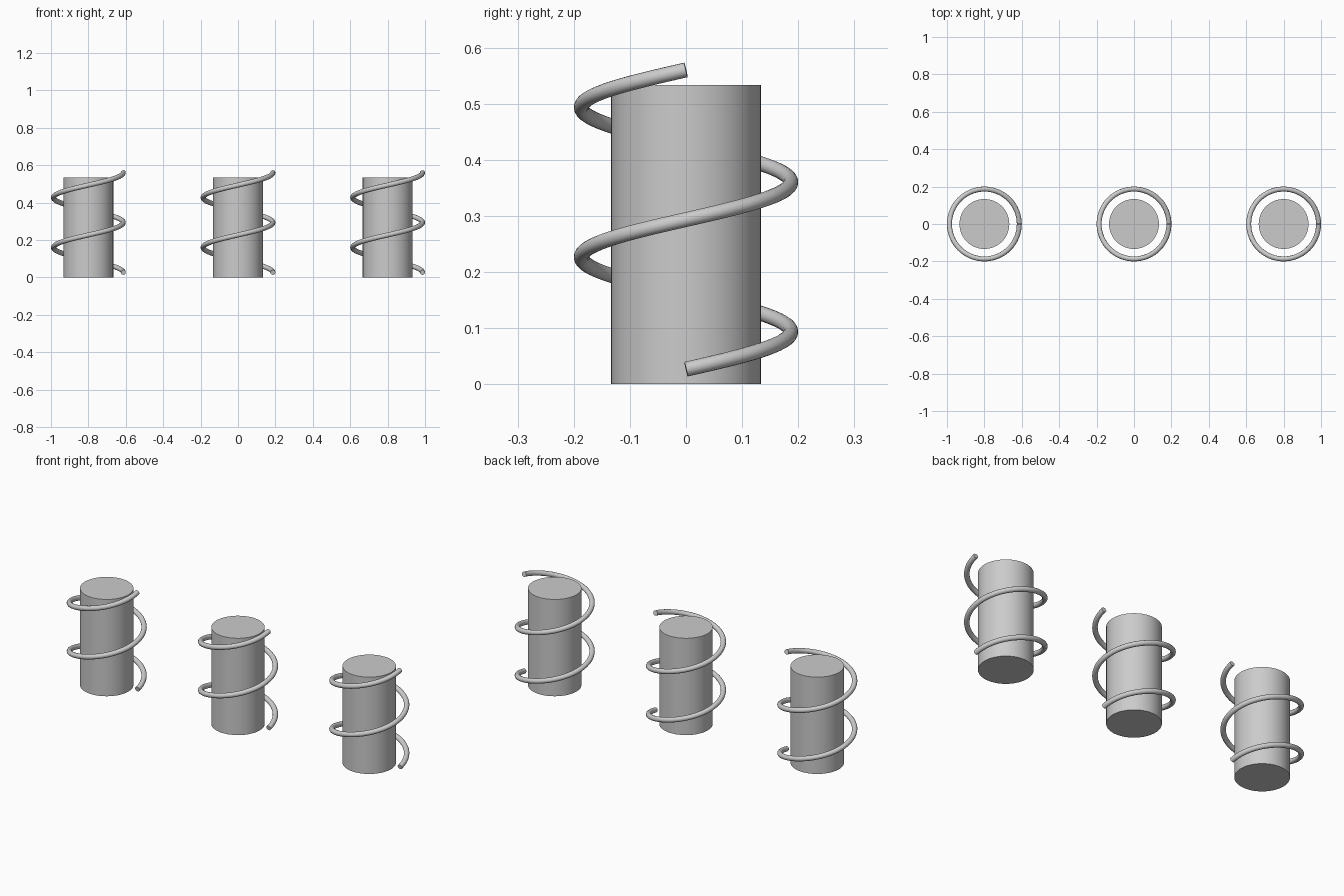
import bpy
from math import cos, sin, pi, radians

if "Cube" in bpy.data.objects:
    bpy.data.objects.remove(bpy.data.objects["Cube"])

CORE_R, CORE_H = 0.1333, 0.5333
COIL_R, WIRE_R = 0.1867, 0.0133
START_Z, PITCH, TURNS, STEPS = 0.0267, 0.2667, 2, 64


def smooth(obj):
    bpy.ops.object.select_all(action='DESELECT')
    obj.select_set(True)
    bpy.context.view_layer.objects.active = obj
    bpy.ops.object.shade_smooth_by_angle(angle=radians(35))


# Solid cylinder standing on the ground
def add_core(x, i):
    bpy.ops.mesh.primitive_cylinder_add(vertices=64, radius=CORE_R, depth=CORE_H,
                                        location=(x, 0, CORE_H / 2))
    obj = bpy.context.object
    obj.name = f"core_cylinder_{i}"
    smooth(obj)


# Round wire swept along a two-turn helix, with capped ends
def add_coil(x, i):
    curve = bpy.data.curves.new(f"spring_coil_{i}", 'CURVE')
    curve.dimensions = '3D'
    curve.bevel_depth = WIRE_R
    curve.bevel_resolution = 6
    curve.use_fill_caps = True
    spline = curve.splines.new('POLY')
    count = TURNS * STEPS
    spline.points.add(count)
    for k, p in enumerate(spline.points):
        a = 2 * pi * k / STEPS
        p.co = (COIL_R * cos(a), COIL_R * sin(a), START_Z + PITCH * k / STEPS, 1)
    obj = bpy.data.objects.new(f"spring_coil_{i}", curve)
    obj.location.x = x
    bpy.context.collection.objects.link(obj)
    bpy.ops.object.select_all(action='DESELECT')
    obj.select_set(True)
    bpy.context.view_layer.objects.active = obj
    bpy.ops.object.convert(target='MESH')
    smooth(bpy.context.object)


# Three identical spring-and-core units in a row
for i, x in enumerate((-0.8, 0.0, 0.8), 1):
    add_core(x, i)
    add_coil(x, i)
